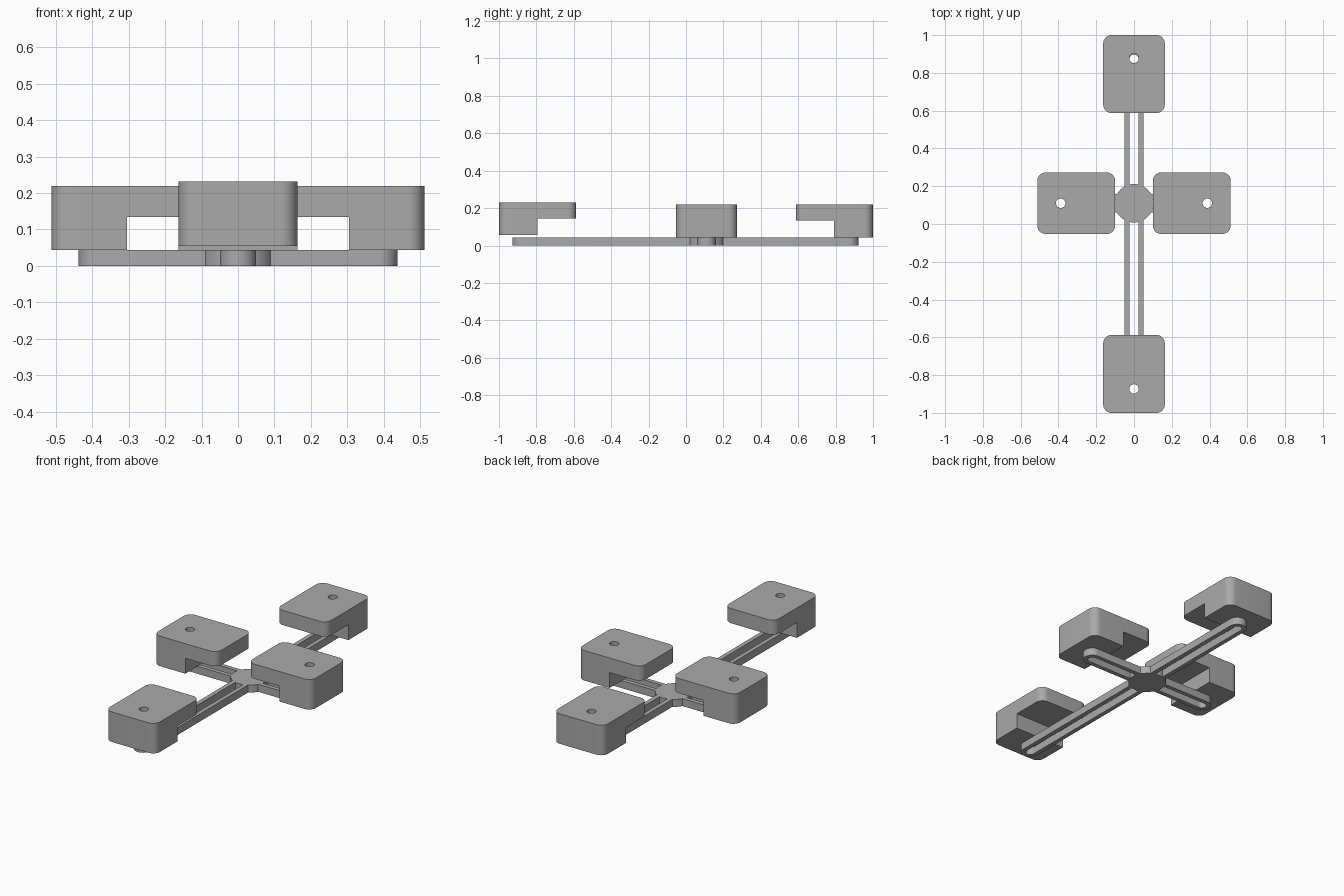
import bpy, bmesh
from math import pi
from mathutils import Matrix, Vector

if "Cube" in bpy.data.objects:
    bpy.data.objects.remove(bpy.data.objects["Cube"])

grey = bpy.data.materials.new("plain grey")
grey.use_nodes = True
grey.diffuse_color = (0.4, 0.4, 0.4, 1)
grey.node_tree.nodes["Principled BSDF"].inputs["Base Color"].default_value = (0.4, 0.4, 0.4, 1)

HUB_Y = 0.11
BASE_TOP = 0.044
ARM_R, SLOT_R = 0.05, 0.025


def make(name, bm):
    mesh = bpy.data.meshes.new(name)
    bm.to_mesh(mesh)
    bm.free()
    mesh.materials.append(grey)
    obj = bpy.data.objects.new(name, mesh)
    bpy.context.collection.objects.link(obj)
    return obj


def box(name, lo, hi, radius=0.0):
    """Box between two corners, with optional rounded upright edges."""
    lo, hi = Vector(lo), Vector(hi)
    bm = bmesh.new()
    mat = Matrix.Translation((lo + hi) / 2) @ Matrix.Diagonal((*(hi - lo), 1))
    bmesh.ops.create_cube(bm, size=1, matrix=mat)
    if radius:
        upright = [e for e in bm.edges
                   if abs(e.verts[0].co.z - e.verts[1].co.z) > 0.01]
        bmesh.ops.bevel(bm, geom=upright, offset=radius, segments=10,
                        profile=0.5, affect='EDGES')
    return make(name, bm)


def cylinder(name, centre, r, z0, z1, sides=48):
    bm = bmesh.new()
    bmesh.ops.create_cone(bm, cap_ends=True, segments=sides, radius1=r, radius2=r,
                          depth=z1 - z0,
                          matrix=Matrix.Translation((*centre, (z0 + z1) / 2)))
    return make(name, bm)


def capsule(name, a, b, r, z0, z1):
    """Upright prism with a stadium outline from a to b."""
    a, b = Vector((*a, z0)), Vector((*b, z0))
    side = (b - a).normalized()
    bm = bmesh.new()
    ring = []
    for centre, start in ((b, -pi / 2), (a, pi / 2)):
        for i in range(17):
            turn = Matrix.Rotation(start + pi * i / 16, 3, 'Z')
            ring.append(bm.verts.new(centre + turn @ side * r))
    face = bm.faces.new(ring)
    up = bmesh.ops.extrude_face_region(bm, geom=[face])["geom"]
    bmesh.ops.translate(bm, vec=(0, 0, z1 - z0),
                        verts=[v for v in up if isinstance(v, bmesh.types.BMVert)])
    bmesh.ops.recalc_face_normals(bm, faces=bm.faces)
    return make(name, bm)


def combine(obj, other, operation):
    """Apply a boolean and discard the second object."""
    mod = obj.modifiers.new("boolean", 'BOOLEAN')
    mod.operation, mod.solver, mod.object = operation, 'EXACT', other
    bpy.context.view_layer.update()
    graph = bpy.context.evaluated_depsgraph_get()
    mesh = bpy.data.meshes.new_from_object(obj.evaluated_get(graph))
    obj.modifiers.clear()
    obj.data = mesh
    bpy.data.objects.remove(other)


def smooth(obj):
    bpy.ops.object.select_all(action='DESELECT')
    obj.select_set(True)
    bpy.context.view_layer.objects.active = obj
    bpy.ops.object.shade_smooth_by_angle(angle=pi / 6)


# Slotted cross base with a solid round hub
front, back = (0, -0.878), (0, 0.872)
left, right = (0.388, HUB_Y), (-0.388, HUB_Y)
base = capsule("cross_base", front, back, ARM_R, 0, BASE_TOP)
combine(base, capsule("cross_bar", right, left, ARM_R, 0, BASE_TOP), 'UNION')
for ends in ((front, back), (right, left)):
    combine(base, capsule("slot", *ends, SLOT_R, -0.1, 0.1), 'DIFFERENCE')
combine(base, cylinder("hub", (0, HUB_Y), 0.102, 0, BASE_TOP), 'UNION')
smooth(base)


# Overhanging pads: rounded block, notch under the inner half, bolt hole
def pad(name, lo, hi, notch_lo, notch_hi, hole, z0, height=0.176):
    obj = box(name, (*lo, z0), (*hi, z0 + height), 0.045)
    combine(obj, box("notch", (*notch_lo, z0 - 0.1), (*notch_hi, z0 + 0.09)), 'DIFFERENCE')
    combine(obj, cylinder("hole", hole, 0.025, -0.1, 0.5, 32), 'DIFFERENCE')
    smooth(obj)


W = 0.163
pad("front_pad", (-W, -1), (W, -0.587), (-0.3, -0.795), (0.3, -0.5), (0, -0.873), 0.055)
pad("back_pad", (-W, 0.587), (W, 1), (-0.3, 0.5), (0.3, 0.79), (0, 0.877), BASE_TOP)
for name, s in (("left_pad", 1), ("right_pad", -1)):
    xs, notch = sorted((s * 0.1, s * 0.512)), sorted((s * 0.05, s * 0.305))
    pad(name, (xs[0], HUB_Y - W), (xs[1], HUB_Y + W),
        (notch[0], HUB_Y - 0.3), (notch[1], HUB_Y + 0.3), (s * 0.388, HUB_Y), BASE_TOP)
